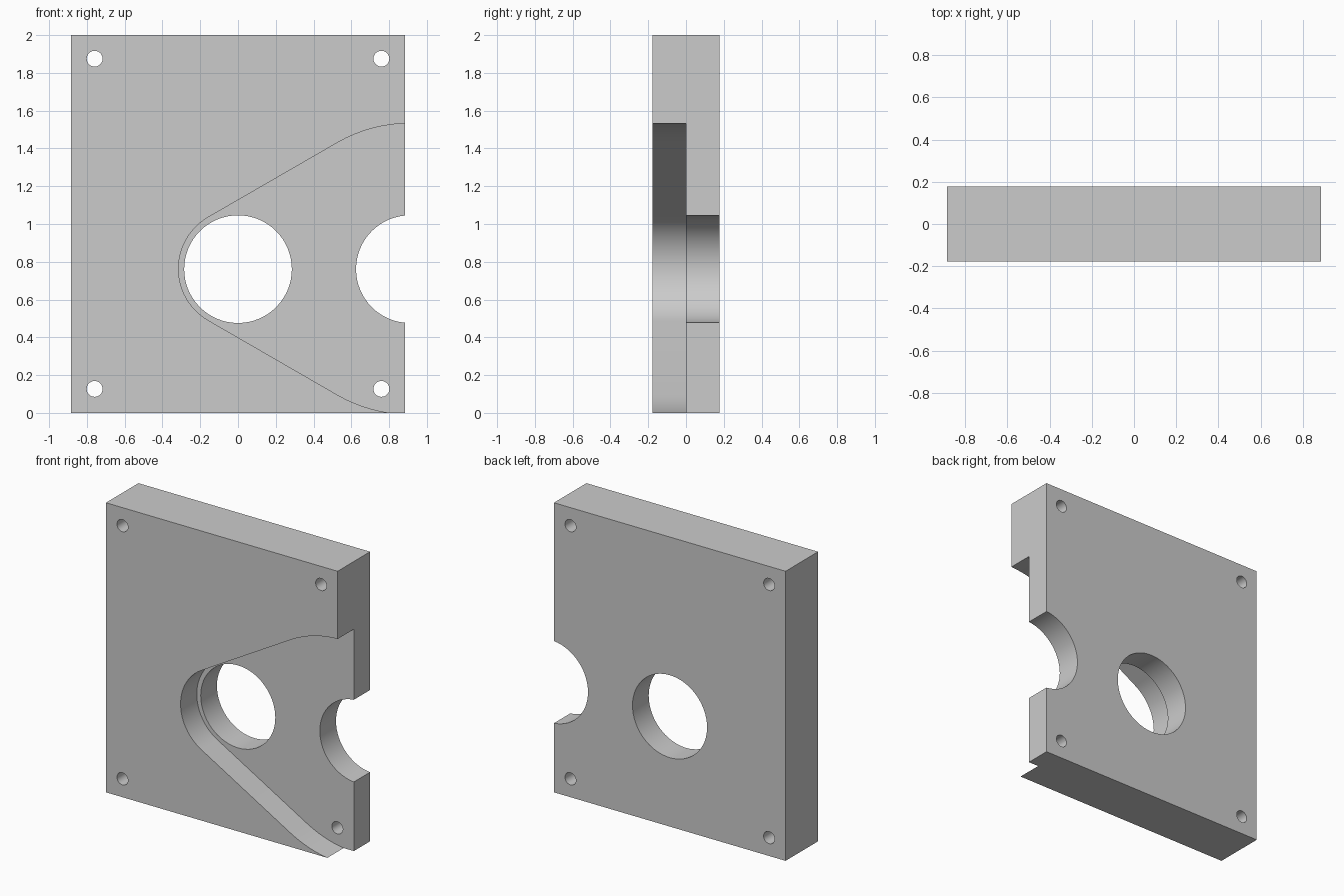
import bpy, bmesh
from math import sin, cos, radians, pi

if "Cube" in bpy.data.objects:
    bpy.data.objects.remove(bpy.data.objects["Cube"])

W, H, D = 0.885, 2.0, 0.177      # half width, height, half depth
CZ, BIG_X = 0.763, 0.91          # bore height and right bore centre


def prism(name, profile, y0, y1):
    """Solid made by extruding an (x, z) outline from y0 to y1."""
    bm = bmesh.new()
    face = bm.faces.new([bm.verts.new((x, y0, z)) for x, z in profile])
    res = bmesh.ops.extrude_face_region(bm, geom=[face])
    verts = [g for g in res["geom"] if isinstance(g, bmesh.types.BMVert)]
    bmesh.ops.translate(bm, verts=verts, vec=(0, y1 - y0, 0))
    bmesh.ops.recalc_face_normals(bm, faces=bm.faces[:])
    mesh = bpy.data.meshes.new(name)
    bm.to_mesh(mesh)
    bm.free()
    ob = bpy.data.objects.new(name, mesh)
    bpy.context.collection.objects.link(ob)
    return ob


def arc(cx, cz, r, a0, a1, n):
    return [(cx + r * cos(radians(a0 + (a1 - a0) * i / n)),
             cz + r * sin(radians(a0 + (a1 - a0) * i / n))) for i in range(n + 1)]


def cut(target, cutter):
    mod = target.modifiers.new("cut", "BOOLEAN")
    mod.operation, mod.solver, mod.object = "DIFFERENCE", "EXACT", cutter
    bpy.context.view_layer.objects.active = target
    bpy.ops.object.modifier_apply(modifier=mod.name)
    bpy.data.objects.remove(cutter)


# Main block
plate = prism("mounting_plate", [(-W, 0), (W, 0), (W, H), (-W, H)], -D, D)

# Front pocket: two arcs joined by tangent lines, open at the right side
pocket = (arc(BIG_X, CZ, 0.77, 90, 120, 8)
          + arc(0, CZ, 0.315, 120, 240, 28)
          + arc(BIG_X, CZ, 0.77, 240, 270, 8)
          + [(1.2, CZ - 0.77), (1.2, CZ + 0.77)])
cut(plate, prism("pocket_cutter", pocket, -0.4, 0))

# Large through bores, the right one breaking through the edge
for x in (0, BIG_X):
    cut(plate, prism("bore_cutter", arc(x, CZ - 0.002, 0.285, 0, 354.375, 63), -0.4, 0.4))

# Corner screw holes
for x in (-0.759, 0.759):
    for z in (0.127, 1.875):
        cut(plate, prism("screw_cutter", arc(x, z, 0.042, 0, 348.75, 31), -0.4, 0.4))

# Smooth bore walls, sharp edges
bpy.ops.object.select_all(action="DESELECT")
plate.select_set(True)
bpy.context.view_layer.objects.active = plate
bpy.ops.object.shade_smooth_by_angle(angle=radians(30))
